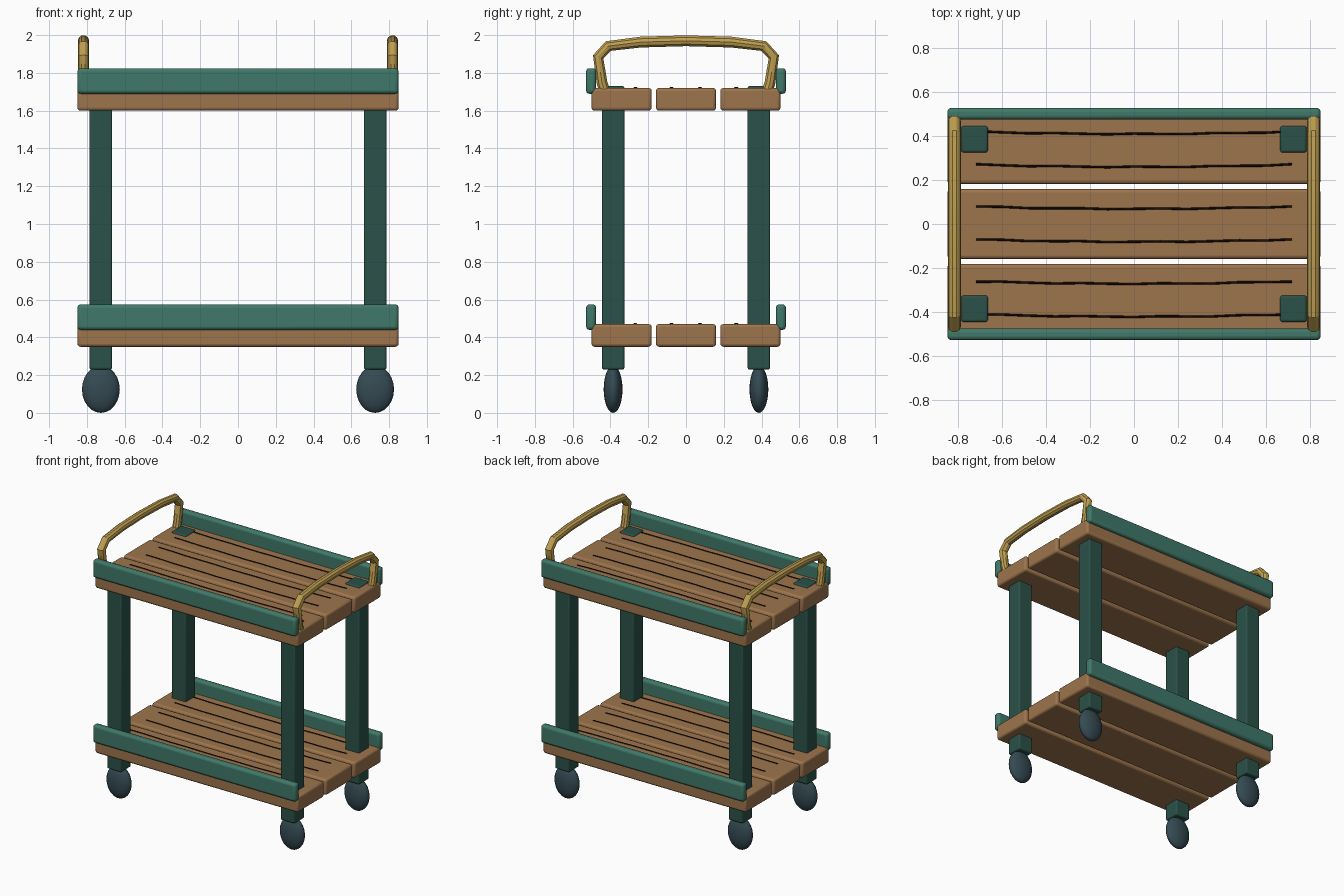
import bpy, math

if "Cube" in bpy.data.objects:
    bpy.data.objects.remove(bpy.data.objects["Cube"])

def mat(name, rgb):
    m = bpy.data.materials.new(name)
    m.diffuse_color = (*[(c / 255) ** 2.2 for c in rgb], 1)
    m.use_nodes = True
    m.node_tree.nodes["Principled BSDF"].inputs["Base Color"].default_value = m.diffuse_color
    return m

WOOD = mat("wood", (156, 116, 78))
RAIL = mat("rail_green", (66, 120, 105))
POST = mat("post_green", (46, 82, 74))
BRASS = mat("brass", (190, 158, 82))
RUBBER = mat("rubber", (56, 76, 84))
DARK = mat("grain_dark", (35, 25, 20))

def finish(o, name, m):
    o.name = name
    o.data.materials.append(m)
    bpy.ops.object.select_all(action='DESELECT')
    o.select_set(True)
    bpy.context.view_layer.objects.active = o
    return o

def box(name, center, size, m, bevel):
    bpy.ops.mesh.primitive_cube_add(size=1, location=center)
    o = finish(bpy.context.object, name, m)
    o.scale = size
    bpy.ops.object.transform_apply(location=False, rotation=False, scale=True)
    b = o.modifiers.new("bevel", 'BEVEL')
    b.width, b.segments = bevel, 3
    bpy.ops.object.shade_smooth_by_angle()
    return o

def tube(name, points, radius, m, res=2):
    c = bpy.data.curves.new(name, 'CURVE')
    c.dimensions = '3D'
    c.bevel_depth, c.bevel_resolution, c.use_fill_caps = radius, res, True
    s = c.splines.new('POLY')
    s.points.add(len(points) - 1)
    for p, co in zip(s.points, points):
        p.co = (*co, 1)
    s.use_smooth = True
    o = bpy.data.objects.new(name, c)
    bpy.context.collection.objects.link(o)
    finish(o, name, m)
    bpy.ops.object.convert(target='MESH')
    return bpy.context.object

# two shelves: planks, grain lines and side rails
for level, z in (("lower", 0.35), ("upper", 1.60)):
    for i in (-1, 0, 1):
        yc = i * 0.341
        box(f"{level}_plank", (0, yc, z + 0.06), (1.70, 0.318, 0.12), WOOD, 0.016)
        for j in (-1, 1):
            pts = []
            for k in range(13):
                t = k / 6 - 1
                y = yc + j * 0.075 - 0.006 + 0.011 * t * t + 0.002 * math.sin(k * 2.1 + i)
                pts.append((0.72 * t, y, z + 0.121))
            tube(f"{level}_grain", pts, 0.005, DARK, 0)
    for s in (-1, 1):
        box(f"{level}_rail", (0, s * 0.5025, z + 0.157), (1.70, 0.053, 0.135), RAIL, 0.018)

# posts and wheels at the four corners
for sx in (-1, 1):
    for sy in (-1, 1):
        box("post", (sx * 0.726, sy * 0.386, 0.98), (0.12, 0.12, 1.50), POST, 0.01)
        bpy.ops.mesh.primitive_uv_sphere_add(segments=24, ring_count=12, radius=1,
                                             location=(sx * 0.726, sy * 0.386, 0.125))
        w = finish(bpy.context.object, "wheel", RUBBER)
        w.scale = (0.1, 0.05, 0.125)
        bpy.ops.object.shade_smooth()

# bent handles at both ends
half = [(0.43, 1.70), (0.445, 1.75), (0.465, 1.885), (0.412, 1.942), (0.24, 1.963)]
path = [(-y, z) for y, z in half] + [(0, 1.97)] + half[::-1]
for s in (-1, 1):
    h = tube("handle", [(s * 0.818, y, z) for y, z in path], 0.03, BRASS, 3)
    bpy.ops.object.shade_smooth_by_angle()
